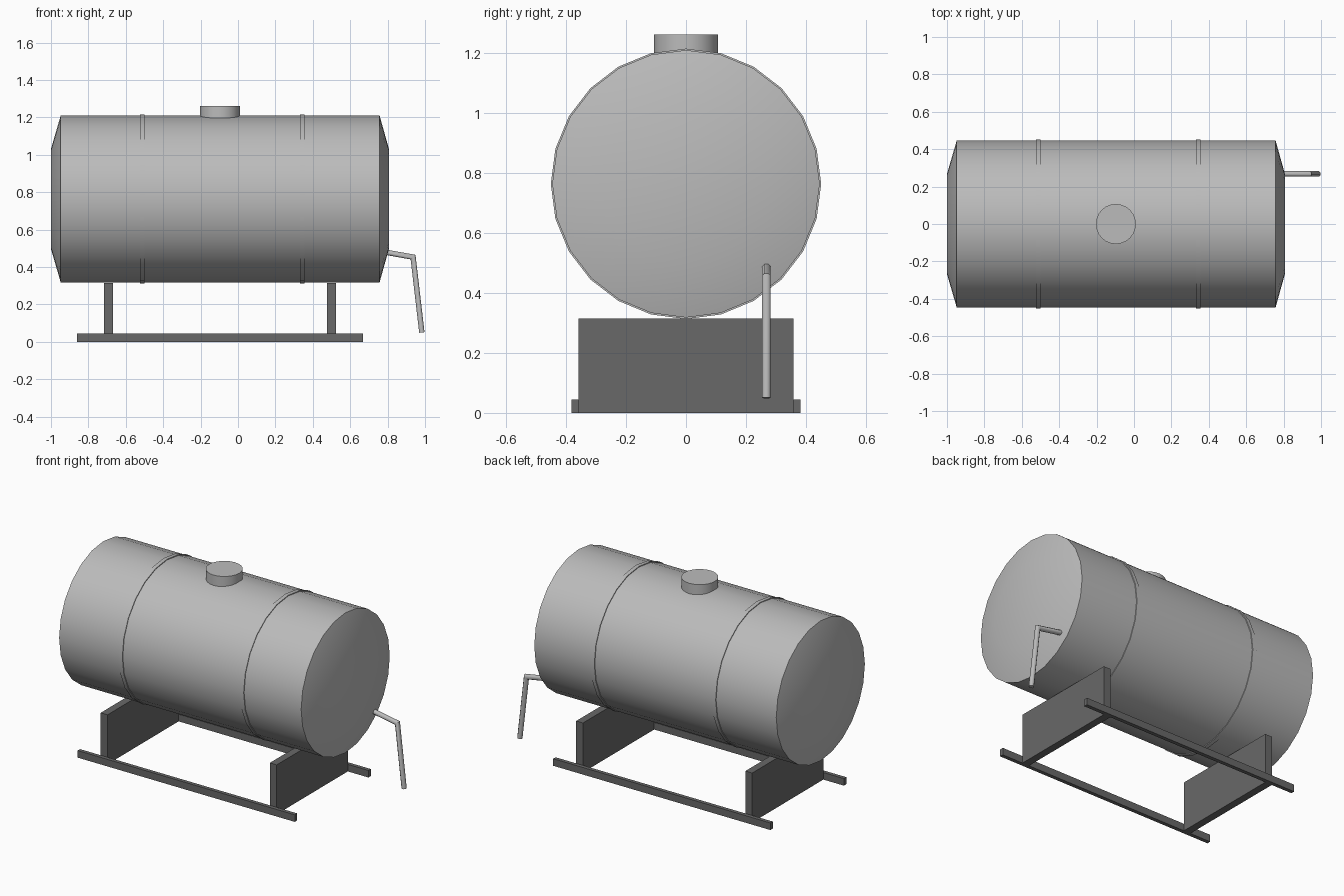
import bpy, bmesh, math
from mathutils import Vector

if "Cube" in bpy.data.objects:
    bpy.data.objects.remove(bpy.data.objects["Cube"])


def material(name, v):
    m = bpy.data.materials.new(name)
    m.diffuse_color = (v, v, v, 1)
    m.use_nodes = True
    m.node_tree.nodes["Principled BSDF"].inputs["Base Color"].default_value = m.diffuse_color
    return m


LIGHT = material("light_grey", 0.50)
DARK = material("dark_grey", 0.14)


def finish(name, bm, mat, smooth=False):
    bmesh.ops.recalc_face_normals(bm, faces=bm.faces)
    me = bpy.data.meshes.new(name)
    bm.to_mesh(me)
    bm.free()
    me.materials.append(mat)
    ob = bpy.data.objects.new(name, me)
    bpy.context.collection.objects.link(ob)
    if smooth:
        bpy.ops.object.select_all(action='DESELECT')
        ob.select_set(True)
        bpy.context.view_layer.objects.active = ob
        bpy.ops.object.shade_smooth_by_angle(angle=math.radians(46))
    return ob


def loft(name, rings, mat, closed=False):
    """Skin a list of point rings, capping the ends unless closed."""
    bm = bmesh.new()
    vs = [[bm.verts.new(p) for p in ring] for ring in rings]
    n = len(vs[0])
    pairs = list(zip(vs, vs[1:]))
    if closed:
        pairs.append((vs[-1], vs[0]))
    else:
        bm.faces.new(vs[0])
        bm.faces.new(vs[-1])
    for a, b in pairs:
        for i in range(n):
            j = (i + 1) % n
            bm.faces.new((a[i], a[j], b[j], b[i]))
    return finish(name, bm, mat, True)


def x_ring(x, r, n=24, z=0.764):
    return [(x, r * math.sin(2 * math.pi * i / n), z + r * math.cos(2 * math.pi * i / n))
            for i in range(n)]


def box(name, x0, x1, y0, y1, z0, z1, mat):
    bm = bmesh.new()
    bmesh.ops.create_cube(bm, size=1)
    for v in bm.verts:
        v.co = ((x0 + x1) / 2 + v.co.x * (x1 - x0),
                (y0 + y1) / 2 + v.co.y * (y1 - y0),
                (z0 + z1) / 2 + v.co.z * (z1 - z0))
    return finish(name, bm, mat)


# Tank body with shallow tapered ends
R = 0.446
loft("tank", [x_ring(x, r) for x, r in
              ((-1.0, 0.267), (-0.948, R), (0.757, R), (0.807, 0.267))], LIGHT)

# Thin bands round the tank
for name, x in (("band_left", -0.512), ("band_right", 0.343)):
    loft(name, [x_ring(x + dx, r) for dx, r in
                ((-0.0125, R - 0.01), (-0.0125, R + 0.005),
                 (0.0125, R + 0.005), (0.0125, R - 0.01))], LIGHT, closed=True)

# Filler hatch on top
loft("hatch", [[(-0.097 + 0.107 * math.cos(2 * math.pi * i / 24),
                 0.107 * math.sin(2 * math.pi * i / 24), z) for i in range(24)]
               for z in (1.17, 1.262)], LIGHT)

# Upright support plates
for name, x in (("support_left", -0.693), ("support_right", 0.499)):
    box(name, x - 0.024, x + 0.024, -0.358, 0.358, 0, 0.315, DARK)

# Ground rails outside the supports
for name, s in (("rail_front", -1), ("rail_back", 1)):
    y = sorted((s * 0.358, s * 0.382))
    box(name, -0.862, 0.668, y[0], y[1], 0, 0.045, DARK)

# Bent outlet pipe with a mitred elbow
path = [Vector(p) for p in ((0.75, 0.268, 0.486), (0.936, 0.268, 0.453), (0.983, 0.268, 0.05))]
d1 = (path[1] - path[0]).normalized()
d2 = (path[2] - path[1]).normalized()
side = Vector((0, 1, 0))
miter = (d1 + d2).normalized()
rings = []
for p, d, k in ((path[0], d1, 1), (path[1], miter, 1 / miter.dot(d1)), (path[2], d2, 1)):
    up = d.cross(side)
    rings.append([p + 0.0155 * (side * math.cos(a) + up * k * math.sin(a))
                  for a in (2 * math.pi * (i + 0.5) / 8 for i in range(8))])
loft("outlet_pipe", rings, LIGHT)
